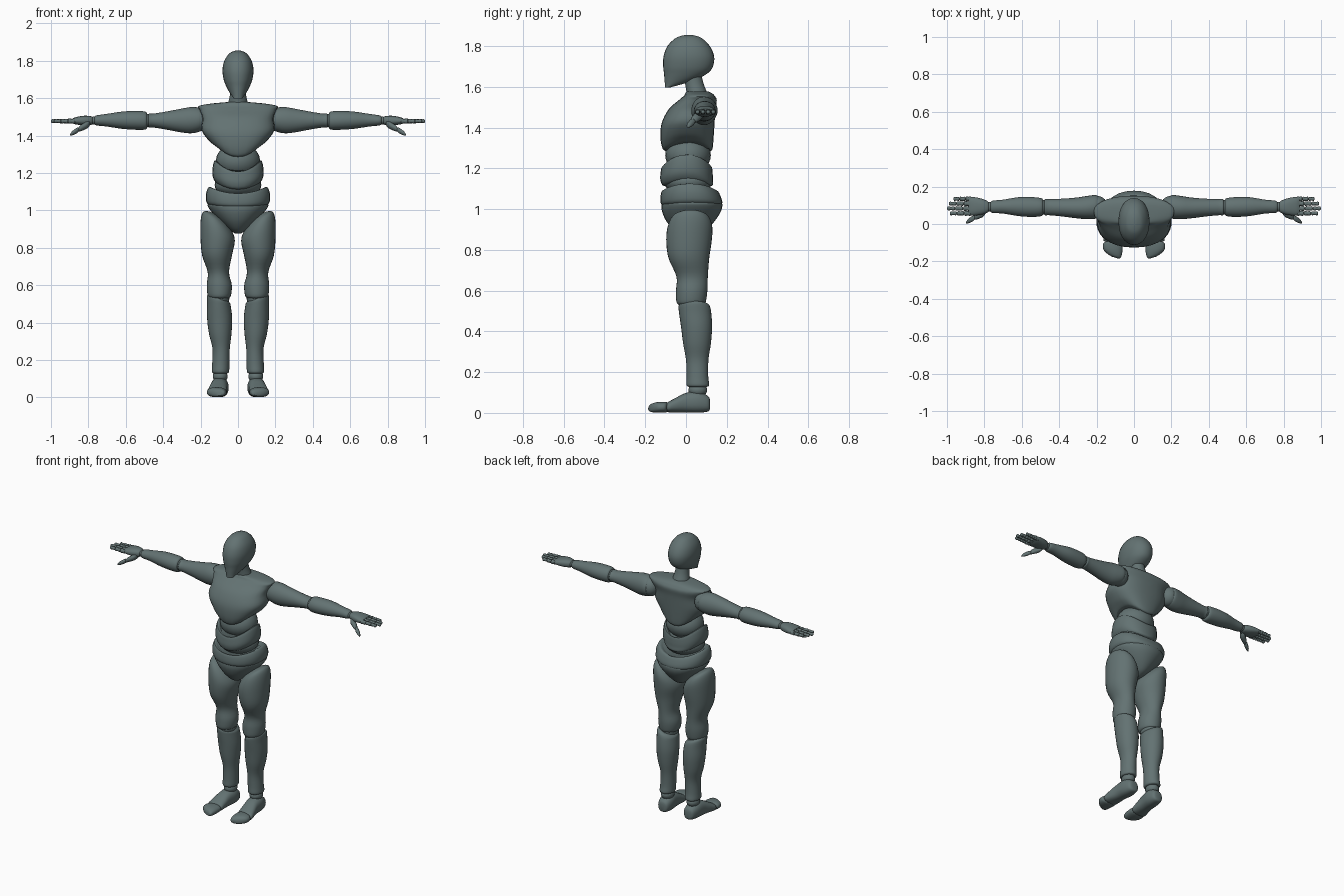
import bpy, bmesh, math

mat = bpy.data.materials.new("slate_grey")
mat.diffuse_color = (0.125, 0.17, 0.17, 1)
SIDES = 28
STEPS = 4


def spline(rows):
    """Smooth Catmull-Rom interpolation of every station value."""
    out = []
    n = len(rows)
    for i in range(n - 1):
        p0, p1 = rows[max(i - 1, 0)], rows[i]
        p2, p3 = rows[i + 1], rows[min(i + 2, n - 1)]
        for s in range(STEPS):
            t = s / STEPS
            out.append([0.5 * (2 * b + (c - a) * t + (2 * a - 5 * b + 4 * c - d) * t * t
                               + (3 * b - a - 3 * c + d) * t ** 3)
                        for a, b, c, d in zip(p0, p1, p2, p3)])
    return out + [rows[-1]]


def loft(name, stations, axis="z", power=2.0, mirror=False, sides=SIDES):
    """Stations: position, centre a, centre b, radius a, radius b, slant, lift.
    slant tips a ring sideways, lift raises its left and right ends."""
    rows = spline([list(s) + [0] * (7 - len(s)) for s in stations])
    bm = bmesh.new()
    rings = []
    for pos, ca, cb, ra, rb, slant, lift in rows:
        ring = []
        for k in range(sides):
            ang = 2 * math.pi * k / sides
            c, s = math.cos(ang), math.sin(ang)
            u = math.copysign(abs(c) ** (2 / power), c)
            v = math.copysign(abs(s) ** (2 / power), s)
            a, b = ca + max(ra, .001) * u, cb + max(rb, .001) * v
            t = pos + slant * ra * u + lift * u * u
            co = {"z": (a, b, t), "x": (t, a, b), "y": (a, t, b)}[axis]
            ring.append(bm.verts.new(co))
        rings.append(ring)
    for r, q in zip(rings, rings[1:]):
        for k in range(sides):
            j = (k + 1) % sides
            bm.faces.new((r[k], r[j], q[j], q[k]))
    bm.faces.new(rings[0])
    bm.faces.new(rings[-1])
    bmesh.ops.recalc_face_normals(bm, faces=bm.faces)
    finish(name, bm, mirror)


def ball(name, loc, scale, mirror=False):
    bm = bmesh.new()
    bmesh.ops.create_uvsphere(bm, u_segments=24, v_segments=14, radius=1)
    for v in bm.verts:
        v.co = [l + c * s for l, c, s in zip(loc, v.co, scale)]
    finish(name, bm, mirror)


def finish(name, bm, mirror):
    me = bpy.data.meshes.new(name)
    bm.to_mesh(me)
    bm.free()
    me.materials.append(mat)
    me.shade_smooth()
    me.set_sharp_from_angle(angle=math.radians(45))
    ob = bpy.data.objects.new(name, me)
    bpy.context.collection.objects.link(ob)
    if mirror:
        m = ob.modifiers.new("mirror", "MIRROR")
        m.use_mirror_merge = False


# Head with pointed chin, and neck
loft("head", [(1.597, 0, -.09, .022, .012), (1.63, 0, -.035, .045, .07),
              (1.665, 0, -.002, .064, .106), (1.70, 0, .01, .077, .122),
              (1.75, 0, .014, .083, .124), (1.80, 0, .013, .073, .104),
              (1.838, 0, .013, .047, .066), (1.852, 0, .013, .02, .03),
              (1.855, 0, .013, .002, .003)], power=2.15)
loft("neck", [(1.53, 0, .06, .06, .058), (1.575, 0, .052, .052, .05),
              (1.62, 0, .04, .043, .045), (1.68, 0, .03, .04, .042)])

# Chest shell with an arched lower rim
loft("chest", [(1.285, 0, .012, .105, .108, 0, .05), (1.295, 0, .008, .122, .122, 0, .05),
               (1.345, 0, .005, .158, .13, 0, .03), (1.42, 0, .01, .195, .13, 0, .01),
               (1.49, 0, .03, .19, .115), (1.535, 0, .058, .205, .093),
               (1.557, 0, .065, .212, .075), (1.57, 0, .062, .15, .064),
               (1.578, 0, .055, .065, .052)], power=2.4)

# Waist balls between the torso bands
ball("upper_waist", (0, .01, 1.265), (.118, .112, .095))
ball("lower_waist", (0, .01, 1.135), (.125, .118, .07))

# Abdomen band, hip band and pelvis
loft("abdomen", [(1.195, 0, .005, .105, .105, 0, .06), (1.207, 0, .004, .125, .122, 0, .06),
                 (1.175, 0, .003, .136, .128, 0, .05), (1.145, 0, .003, .135, .129, 0, .035),
                 (1.118, 0, .008, .118, .124, 0, .03), (1.11, 0, .008, .1, .1, 0, .03)],
     power=2.2)
loft("hip_band", [(1.075, 0, .015, .13, .11, 0, .04), (1.09, 0, .018, .155, .135, 0, .035),
                  (1.06, 0, .023, .171, .148, 0, .03), (1.03, 0, .027, .169, .151, 0, .015),
                  (1.015, 0, .027, .15, .138, 0, .01)], power=2.2)
loft("pelvis", [(.876, 0, .02, .015, .03), (.895, 0, .02, .045, .075),
                (.94, 0, .022, .095, .118), (.99, 0, .027, .14, .145),
                (1.025, 0, .029, .163, .149), (1.04, 0, .028, .155, .14)], power=2.1)

# Legs
loft("thigh", [(.53, .1, .025, .048, .06), (.545, .1, .025, .062, .072),
               (.6, .1, .028, .067, .077), (.67, .105, .03, .057, .077),
               (.76, .112, .014, .08, .1), (.85, .109, .015, .092, .112, .15),
               (.92, .115, .02, .084, .108, .4), (.965, .125, .022, .058, .083, .5),
               (.983, .128, .022, .02, .03, .5)], mirror=True)
ball("knee", (.102, .03, .53), (.056, .065, .05), True)
loft("shin", [(.128, .094, .058, .036, .045), (.137, .094, .058, .046, .056),
              (.18, .092, .056, .046, .053), (.26, .09, .055, .046, .055),
              (.34, .095, .054, .06, .068), (.42, .098, .052, .067, .076),
              (.49, .102, .045, .063, .079), (.525, .105, .04, .06, .076, .3),
              (.535, .105, .04, .045, .06, .3)], mirror=True)
ball("ankle", (.095, .058, .112), (.04, .046, .035), True)

# Feet with separate toe pieces
loft("foot", [(.118, .095, .04, .015, .02), (.108, .095, .045, .035, .038),
              (.06, .097, .053, .047, .052), (.0, .102, .05, .046, .048),
              (-.05, .108, .038, .05, .036), (-.085, .112, .029, .052, .026),
              (-.095, .112, .028, .04, .02)], "y", 2.4, True)
loft("toes", [(-.085, .113, .028, .036, .019, -.2), (-.1, .113, .028, .052, .026, -.1),
              (-.14, .113, .027, .051, .026, .1), (-.168, .108, .024, .038, .02, .3),
              (-.18, .1, .02, .018, .01, .3)], "y", 2.3, True)

# Arms stretched sideways
ball("shoulder", (.195, .09, 1.485), (.055, .06, .062), True)
loft("upper_arm", [(.185, .092, 1.485, .04, .045), (.2, .092, 1.485, .062, .062),
                   (.25, .088, 1.482, .062, .07), (.31, .086, 1.48, .055, .062),
                   (.39, .088, 1.48, .047, .047), (.455, .09, 1.48, .043, .037),
                   (.475, .09, 1.48, .044, .038), (.482, .09, 1.48, .03, .026)],
     "x", mirror=True)
ball("elbow", (.485, .09, 1.48), (.03, .039, .036), True)
loft("forearm", [(.486, .09, 1.48, .035, .034), (.496, .09, 1.48, .048, .048),
                 (.55, .091, 1.481, .053, .05), (.62, .093, 1.482, .05, .046),
                 (.7, .093, 1.482, .037, .034), (.755, .092, 1.481, .033, .027),
                 (.768, .092, 1.481, .024, .02)], "x", mirror=True)
ball("wrist", (.772, .092, 1.48), (.022, .026, .021), True)

# Hands: palm, four jointed fingers and a thumb
loft("palm", [(.774, .092, 1.48, .02, .016), (.786, .092, 1.48, .032, .023),
              (.82, .093, 1.48, .044, .026), (.865, .095, 1.479, .05, .02),
              (.885, .095, 1.478, .046, .013)], "x", 2.4, True)
for fname, y, tip in (("index", .057, .985), ("middle", .083, 1.0),
                      ("ring", .109, .99), ("little", .134, .965)):
    start = .87
    seg = (tip - start) / 3
    for j in range(3):
        a, r = start + seg * j, .0135 - .0015 * j
        loft(f"{fname}_finger_{j + 1}",
             [(a, y, 1.477, r * .5, r * .5), (a + seg * .15, y, 1.477, r, r),
              (a + seg * .5, y, 1.477, r * .85, r * .85),
              (a + seg * .85, y, 1.477, r, r), (a + seg, y, 1.477, r * .4, r * .4)],
             "x", mirror=True, sides=12)
loft("thumb_base", [(.79, .075, 1.468, .012, .012), (.805, .062, 1.458, .022, .02),
                    (.84, .042, 1.44, .018, .017), (.853, .034, 1.431, .01, .01)],
     "x", mirror=True, sides=14)
loft("thumb_tip", [(.848, .036, 1.434, .008, .008), (.86, .03, 1.427, .015, .015),
                   (.885, .016, 1.413, .012, .012), (.897, .008, 1.404, .004, .004)],
     "x", mirror=True, sides=14)
